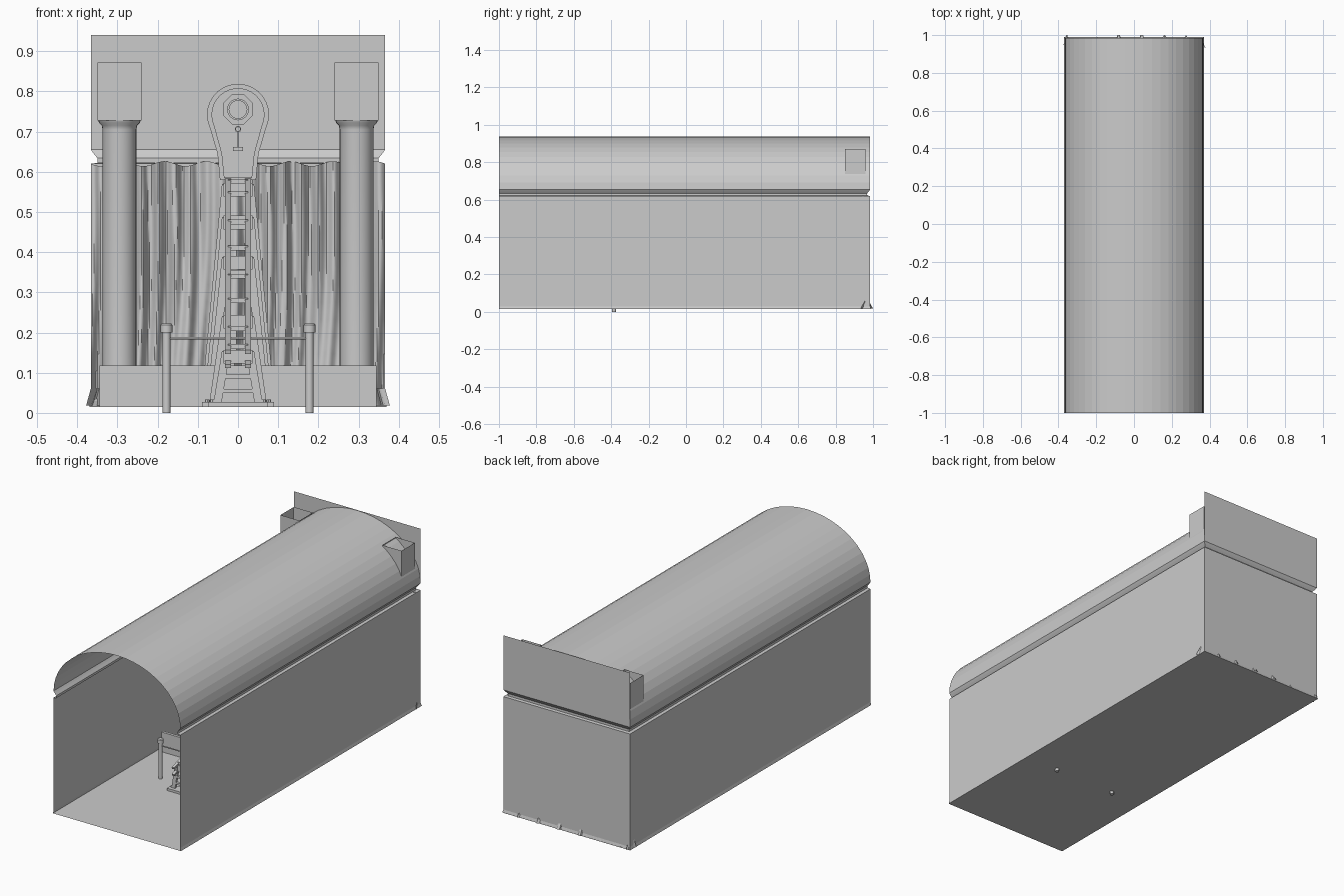
import bpy, bmesh, math, random
from mathutils import Vector, Matrix

if "Cube" in bpy.data.objects:
    bpy.data.objects.remove(bpy.data.objects["Cube"])

random.seed(4)
FLOOR = 0.015


def finish(name, bm, smooth=False):
    me = bpy.data.meshes.new(name)
    bm.to_mesh(me)
    bm.free()
    ob = bpy.data.objects.new(name, me)
    bpy.context.collection.objects.link(ob)
    if smooth:
        bpy.ops.object.select_all(action='DESELECT')
        ob.select_set(True)
        bpy.context.view_layer.objects.active = ob
        bpy.ops.object.shade_smooth_by_angle(angle=math.radians(40))
    return ob


def grid(name, rows, smooth=False):
    """Sheet through rows of points."""
    bm = bmesh.new()
    vs = [[bm.verts.new(p) for p in r] for r in rows]
    for a, b in zip(vs, vs[1:]):
        for i in range(len(a) - 1):
            bm.faces.new((a[i], a[i + 1], b[i + 1], b[i]))
    return finish(name, bm, smooth)


def add_box(bm, lo, hi):
    lo, hi = Vector(lo), Vector(hi)
    m = Matrix.Translation((lo + hi) / 2) @ Matrix.Diagonal((*(hi - lo), 1))
    return bmesh.ops.create_cube(bm, size=1, matrix=m)["verts"]


def add_beam(bm, p, q, w, d):
    p, q = Vector(p), Vector(q)
    rot = (q - p).to_track_quat('Z', 'Y').to_matrix().to_4x4()
    m = Matrix.Translation((p + q) / 2) @ rot @ Matrix.Diagonal((w, d, (q - p).length, 1))
    bmesh.ops.create_cube(bm, size=1, matrix=m)


def add_rod(bm, p, q, r, n=12):
    p, q = Vector(p), Vector(q)
    rot = (q - p).to_track_quat('Z', 'Y').to_matrix().to_4x4()
    bmesh.ops.create_cone(bm, cap_ends=True, segments=n, radius1=r, radius2=r,
                          depth=(q - p).length, matrix=Matrix.Translation((p + q) / 2) @ rot)


def add_lathe(bm, x, y, prof, n):
    rings = [[bm.verts.new((x + r * math.cos(2 * math.pi * i / n),
                            y + r * math.sin(2 * math.pi * i / n), z))
              for i in range(n)] for r, z in prof]
    for a, b in zip(rings, rings[1:]):
        for i in range(n):
            j = (i + 1) % n
            bm.faces.new((a[i], a[j], b[j], b[i]))
    bm.faces.new(rings[0][::-1])
    bm.faces.new(rings[-1])


def add_plate(bm, pts, y0, y1):
    """Extrude an x-z outline from y0 to y1."""
    a = [bm.verts.new((x, y0, z)) for x, z in pts]
    b = [bm.verts.new((x, y1, z)) for x, z in pts]
    bm.faces.new(a)
    bm.faces.new(b[::-1])
    for i in range(len(a)):
        j = (i + 1) % len(a)
        bm.faces.new((a[i], b[i], b[j], a[j]))


def add_ring(bm, cz, y0, y1, ro, ri, n, turn=0.0):
    """Flat ring facing the front."""
    loops = []
    for r, y in ((ro, y0), (ro, y1), (ri, y1), (ri, y0)):
        loops.append([bm.verts.new((r * math.cos(turn + 2 * math.pi * i / n), y,
                                    cz + r * math.sin(turn + 2 * math.pi * i / n))) for i in range(n)])
    for k in range(4):
        a, b = loops[k], loops[(k + 1) % 4]
        for i in range(n):
            j = (i + 1) % n
            bm.faces.new((a[i], a[j], b[j], b[i]))


# Room shell: floor, walls with skirting and recessed cornice, vault, upper back wall
W, BACK = 0.366, 0.985
grid("floor", [[(-0.37, -1, FLOOR), (0.37, -1, FLOOR)], [(-0.37, 0.99, FLOOR), (0.37, 0.99, FLOOR)]])
wall_profile = [(0.004, FLOOR), (0, 0.03), (0, 0.62), (-0.016, 0.622), (-0.016, 0.634),
                (-0.007, 0.645), (0, 0.655)]
grid("walls", [[(-W - o, -1, z), (-W - o, BACK + o, z), (W + o, BACK + o, z), (W + o, -1, z)]
               for o, z in wall_profile])
arc = [(W * math.cos(math.pi * i / 24), 0.655 + 0.283 * math.sin(math.pi * i / 24)) for i in range(25)]
grid("vault", [[(x, y, z) for x, z in arc] for y in (-1, BACK)])
grid("upper_back_wall", [[(-W, BACK, z), (W, BACK, z)] for z in (0.655, 0.94)])

# Curtain: irregular hanging folds, loosening towards the hem
waves = [(random.uniform(25, 170), random.uniform(0, 6.28), random.uniform(-5, 5)) for _ in range(7)]
rows = []
for k in range(15):
    t = k / 14
    z = 0.62 - t * 0.602
    row = []
    for i in range(181):
        u = -1 + i / 90
        x = u * (0.366 + 0.012 * max(0, t - 0.93) / 0.07)
        s = sum(math.sin(f * x + ph + d * t * math.sin(2.2 * t + ph)) for f, ph, d in waves) / 3.2
        y = 0.955 + 0.021 * max(-1, min(1, s)) * (0.7 + 0.3 * t)
        if k == 14:
            y = min(1.0, y + 0.024 * max(0, s))
        row.append((x, y, z + (0.006 * math.sin(60 * x) if k == 0 else 0)))
    rows.append(row)
grid("curtain", rows, True)

# Columns with flared necks and open-topped square capitals
for s, side in ((-1, "left"), (1, "right")):
    cx, cy = s * 0.295, 0.905
    bm = bmesh.new()
    add_lathe(bm, cx, cy, [(0.042, FLOOR), (0.042, 0.705), (0.044, 0.715), (0.051, 0.722), (0.053, 0.73)], 28)
    finish(side + "_column", bm, True)
    bm = bmesh.new()
    add_box(bm, (cx - 0.055, cy - 0.055, 0.728), (cx + 0.055, cy + 0.055, 0.872))
    bm.faces.ensure_lookup_table()
    bmesh.ops.delete(bm, geom=[f for f in bm.faces if f.calc_center_median().z > 0.87], context='FACES')
    finish(side + "_capital", bm)

# Low partition across the room
bm = bmesh.new()
add_box(bm, (-0.345, -0.14, FLOOR), (0.345, -0.125, 0.118))
finish("low_partition", bm)

# Barrier: two posts and a crossbar
for s, side in ((-1, "left"), (1, "right")):
    bm = bmesh.new()
    add_lathe(bm, s * 0.178, -0.385, [(0.010, 0), (0.010, 0.2), (0.0145, 0.2), (0.0145, 0.219), (0.011, 0.223)], 16)
    finish(side + "_barrier_post", bm, True)
bm = bmesh.new()
add_rod(bm, (-0.17, -0.385, 0.186), (0.17, -0.385, 0.186), 0.003)
finish("barrier_bar", bm, True)


# Inclined track carried by trestles that grow towards the back
def track_z(y):
    return 0.165 + (y + 0.456) * 0.313


def track_y(z):
    return (z - 0.165) / 0.313 - 0.456


for n, (y, half) in enumerate([(-0.456, 0.075), (-0.18, 0.09), (0.29, 0.10), (0.61, 0.11), (0.87, 0.12)]):
    bm = bmesh.new()
    top = track_z(y) - 0.012
    add_box(bm, (-half, y - 0.025, FLOOR), (half, y + 0.025, FLOOR + 0.012))
    for s in (-1, 1):
        foot, head = half * 0.68, 0.03
        add_beam(bm, (s * foot, y, 0.025), (s * head, y, top), 0.013, 0.02)
        add_rod(bm, (s * half * 0.85, y, FLOOR + 0.01), (s * half * 0.85, y, FLOOR + 0.018), 0.006, 8)
    for z in [0.055, 0.09] + [0.09 + 0.13 * i for i in range(1, 4)]:
        if z < top - 0.05:
            w = foot + (head - foot) * (z - 0.025) / (top - 0.025)
            add_box(bm, (-w, y - 0.007, z - 0.005), (w, y + 0.007, z + 0.005))
    add_box(bm, (-0.036, y - 0.014, top - 0.03), (0.036, y + 0.014, top + 0.004))
    finish("trestle_%d" % (n + 1), bm)

bm = bmesh.new()
y0, y1 = -0.5, 0.87
for s in (-1, 1):
    for dz in (0, -0.035):
        add_beam(bm, (s * 0.025, y0, track_z(y0) + dz), (s * 0.025, y1, track_z(y1) + dz), 0.014, 0.010)
    for i in range(13):
        y = y0 + 0.03 + i * 0.108
        add_beam(bm, (s * 0.025, y, track_z(y) - 0.035), (s * 0.025, y, track_z(y)), 0.007, 0.007)
for z in (0.165, 0.21, 0.28, 0.34, 0.41, 0.475, 0.545, 0.575):
    y = track_y(z)
    add_box(bm, (-0.025, y - 0.008, z - 0.006), (0.025, y + 0.008, z + 0.006))
finish("inclined_track", bm)


# Teardrop head plate with raised inner face
def teardrop(r, foot, low):
    pts = [(r * math.cos(math.radians(a)), 0.742 + r * math.sin(math.radians(a))) for a in range(-24, 205, 12)]
    return [(foot, low), (foot + 0.006, 0.645)] + pts + [(-foot - 0.006, 0.645), (-foot, low)]


bm = bmesh.new()
add_plate(bm, teardrop(0.077, 0.045, 0.58), 0.865, 0.89)
add_plate(bm, teardrop(0.066, 0.035, 0.585), 0.858, 0.866)
bmesh.ops.recalc_face_normals(bm, faces=bm.faces[:])
finish("head_plate", bm)

# Octagonal collar, round bezel, and hanging pull
bm = bmesh.new()
add_ring(bm, 0.755, 0.84, 0.86, 0.04, 0.026, 8, math.pi / 8)
add_ring(bm, 0.755, 0.832, 0.86, 0.027, 0.022, 24)
bmesh.ops.recalc_face_normals(bm, faces=bm.faces[:])
finish("head_collar", bm)
bm = bmesh.new()
add_ring(bm, 0.706, 0.836, 0.842, 0.008, 0.005, 12)
add_rod(bm, (0, 0.839, 0.70), (0, 0.839, 0.662), 0.0015, 8)
add_box(bm, (-0.012, 0.834, 0.652), (0.012, 0.844, 0.662))
finish("hanging_pull", bm)
